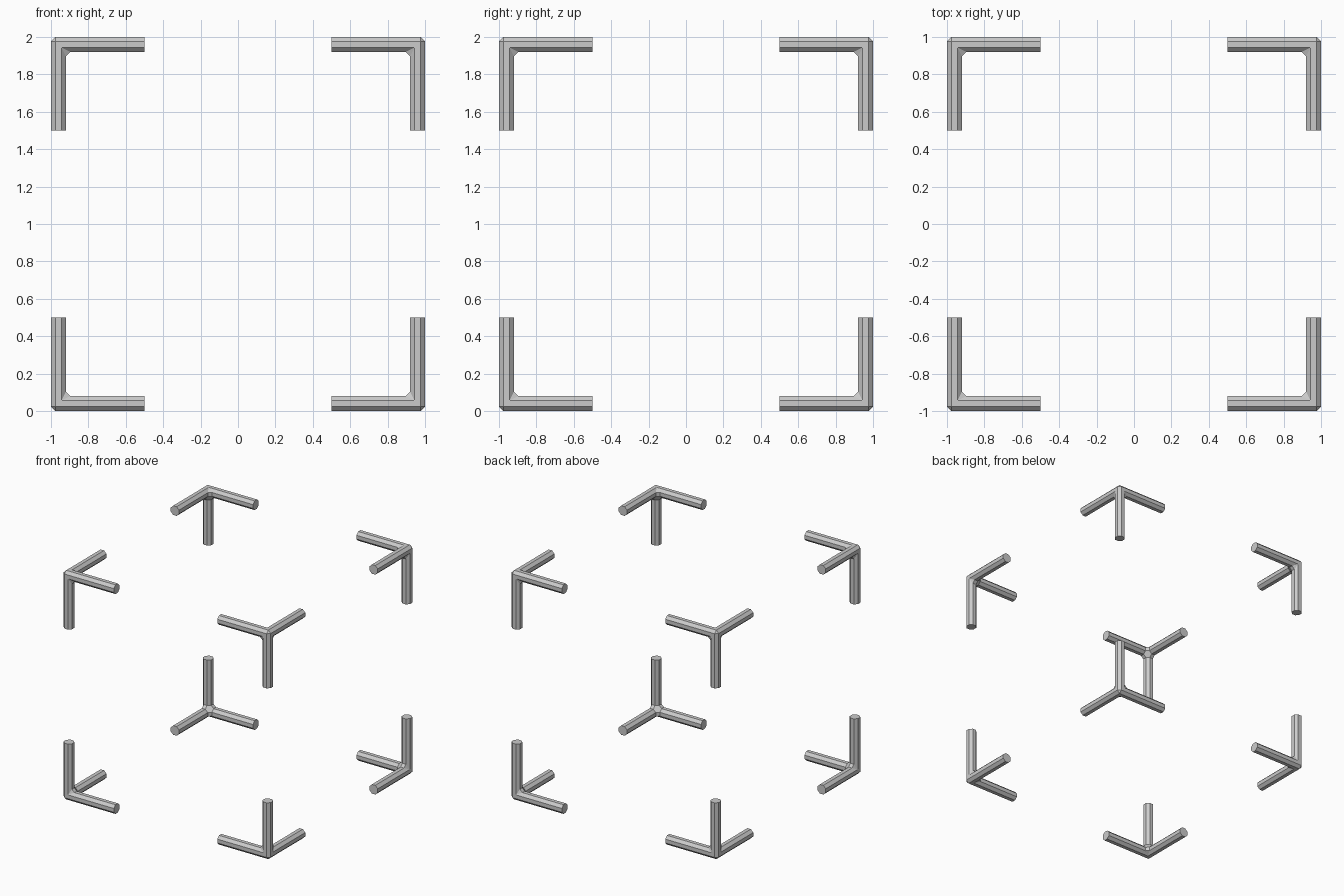
import bpy, bmesh
from mathutils import Matrix, Vector

if "Cube" in bpy.data.objects:
    bpy.data.objects.remove(bpy.data.objects["Cube"])

T = 0.08      # bar thickness
L = 0.5       # arm length measured from the outer corner
BEV = T * (1 - 0.41421) / 2   # cut that turns a square bar into an octagon

# Corner hub: a small cube at (-1, -1, -1) relative to the frame centre
bm = bmesh.new()
c = -1 + T / 2
bmesh.ops.create_cube(bm, size=T, matrix=Matrix.Translation((c, c, c)))

# Three arms: pull the inward faces out along +x, +y, +z
bm.normal_update()
for axis in (Vector((1, 0, 0)), Vector((0, 1, 0)), Vector((0, 0, 1))):
    bm.normal_update()
    face = next(f for f in bm.faces if f.normal.dot(axis) > 0.9
                and abs(f.calc_center_median().dot(axis) - (-1 + T)) < 1e-4
                and (f.calc_center_median() - Vector((c, c, c))).length < T)
    res = bmesh.ops.extrude_discrete_faces(bm, faces=[face])
    bmesh.ops.translate(bm, verts=res["faces"][0].verts, vec=axis * (L - T))

# Merge coplanar sides so only the true bar edges remain
bmesh.ops.remove_doubles(bm, verts=bm.verts, dist=1e-5)
bm.normal_update()
flat = [e for e in bm.edges if len(e.link_faces) == 2 and e.calc_face_angle() < 0.01]
bmesh.ops.dissolve_edges(bm, edges=flat, use_verts=True)

# Bevel everything except the arm ends
tip = -1 + L - 1e-4
edges = [e for e in bm.edges
         if not any(all(v.co[i] > tip for v in e.verts) for i in range(3))]
bmesh.ops.bevel(bm, geom=edges, offset=BEV, offset_type='OFFSET', segments=1,
                profile=0.5, affect='EDGES', clamp_overlap=True)
bmesh.ops.recalc_face_normals(bm, faces=bm.faces)

me = bpy.data.meshes.new("corner_brackets")
bm.to_mesh(me)
bm.free()
obj = bpy.data.objects.new("corner_brackets", me)
obj.location.z = 1
bpy.context.collection.objects.link(obj)

# Eight corners by mirroring
mir = obj.modifiers.new("mirror_corners", 'MIRROR')
mir.use_axis = (True, True, True)
